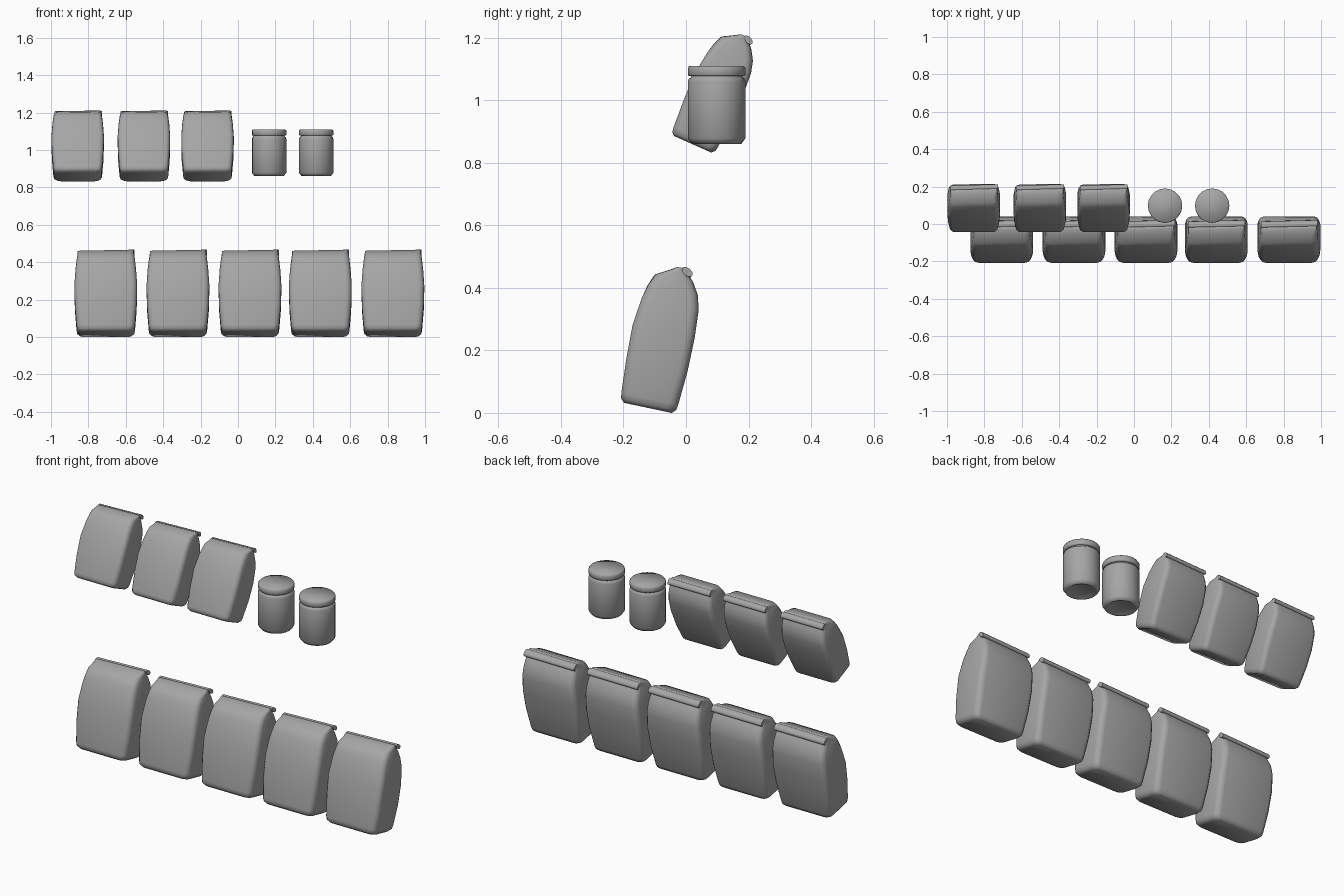
import bpy, bmesh
from math import cos, sin, pi, radians

if "Cube" in bpy.data.objects:
    bpy.data.objects.remove(bpy.data.objects["Cube"])

# bag rings: height, half width, front depth, back depth
BAG = [(0, .140, -.078, .078), (.012, .152, -.090, .090), (.03, .156, -.093, .093),
       (.14, .165, -.100, .100), (.25, .168, -.103, .100), (.34, .162, -.092, .094),
       (.385, .157, -.081, .080), (.42, .153, -.067, .056), (.445, .150, -.024, .032),
       (.457, .149, -.004, .018)]
# jar profiles: radius, height
GLASS = [(.066, .005), (.074, 0), (.079, 0), (.092, .018), (.092, .200), (.089, .209),
         (.082, .213), (.082, .222)]
LID = [(.080, .217), (.089, .217), (.092, .221), (.092, .243), (.087, .250)]

grey = bpy.data.materials.new("dark_grey")
grey.diffuse_color = (.38, .38, .38, 1)
grey.use_nodes = True
grey.node_tree.nodes["Principled BSDF"].inputs["Base Color"].default_value = grey.diffuse_color


def loft(bm, rings):
    """Skin closed rings of points and cap both ends."""
    rows = [[bm.verts.new(p) for p in r] for r in rings]
    for a, b in zip(rows, rows[1:]):
        for i in range(len(a)):
            j = (i + 1) % len(a)
            bm.faces.new((a[i], a[j], b[j], b[i]))
    bm.faces.new(rows[0][::-1])
    bm.faces.new(rows[-1])


def rounded_ring(u, hw, front, back):
    r = min(.03, (back - front) * .45)
    pts = []
    for k, (cx, cy) in enumerate([(hw - r, back - r), (r - hw, back - r),
                                  (r - hw, front + r), (hw - r, front + r)]):
        for s in range(4):
            a = k * pi / 2 + s * pi / 6
            pts.append((cx + r * cos(a), cy + r * sin(a), u))
    return pts


def make_object(name, bm, loc, tilt=0, scale=1):
    bmesh.ops.recalc_face_normals(bm, faces=bm.faces)
    me = bpy.data.meshes.new(name)
    bm.to_mesh(me)
    bm.free()
    me.materials.append(grey)
    ob = bpy.data.objects.new(name, me)
    bpy.context.collection.objects.link(ob)
    ob.location = loc
    ob.rotation_euler.x = -radians(tilt)
    ob.scale = (scale,) * 3


def bag(name, loc, tilt, scale):
    bm = bmesh.new()
    loft(bm, [rounded_ring(*r) for r in BAG])
    # rolled-over top fold
    loft(bm, [[(x, .030 + .019 * cos(a), .448 + .013 * sin(a) - .006 * cos(a))
               for a in (i * pi / 5 for i in range(10))] for x in (-.150, .154)])
    # the closed top is slightly skewed to one side
    for v in bm.verts:
        w = min(1, max(0, (v.co.z - .36) / .06))
        v.co.z += .025 * w * v.co.x
        v.co.y += .02 * w * v.co.x
    make_object(name, bm, loc, tilt, scale)


def jar(name, loc):
    bm = bmesh.new()
    for prof in (GLASS, LID):
        loft(bm, [[(r * cos(i * pi / 10), r * sin(i * pi / 10), z) for i in range(20)]
                  for r, z in prof])
    make_object(name, bm, loc)


# lower row of large bags
for i, x in enumerate((-.707, -.321, .064, .440, .828)):
    bag(f"large_bag_{i + 1}", (x, -.122, .016), 12, 1)
# upper row of small bags
for i, x in enumerate((-.857, -.503, -.163)):
    bag(f"small_bag_{i + 1}", (x, .021, .859), 24, .835)
# jars beside the small bags
for i, x in enumerate((.166, .418)):
    jar(f"jar_{i + 1}", (x, .098, .86))

# soft shading all over
bpy.ops.object.select_all(action='SELECT')
bpy.context.view_layer.objects.active = bpy.context.collection.objects[0]
bpy.ops.object.shade_smooth_by_angle(angle=radians(80))
